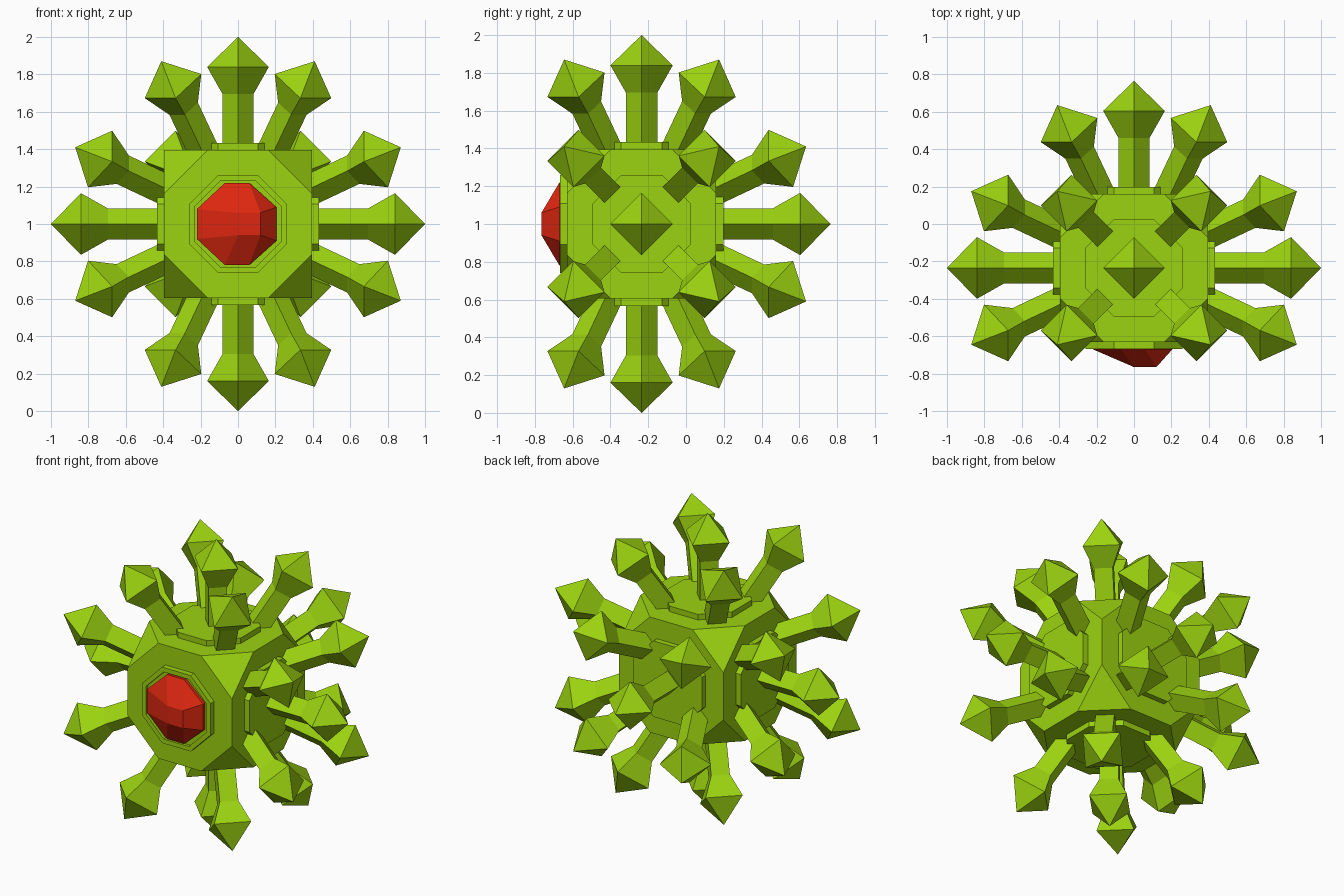
import bpy, bmesh
from math import pi
from mathutils import Vector, Matrix

if "Cube" in bpy.data.objects:
    bpy.data.objects.remove(bpy.data.objects["Cube"])

CENTRE = Vector((0, -0.235, 1.0))


def material(name, rgb):
    m = bpy.data.materials.new(name)
    m.diffuse_color = (*rgb, 1)
    m.use_nodes = True
    m.node_tree.nodes["Principled BSDF"].inputs["Base Color"].default_value = m.diffuse_color
    return m


GREEN = material("green", (0.33, 0.65, 0.005))
RED = material("red", (0.73, 0.02, 0.005))


def finish(bm, name, mat, rot=Matrix.Identity(4)):
    bmesh.ops.recalc_face_normals(bm, faces=bm.faces)
    me = bpy.data.meshes.new(name)
    bm.to_mesh(me)
    bm.free()
    me.materials.append(mat)
    ob = bpy.data.objects.new(name, me)
    ob.matrix_world = Matrix.Translation(CENTRE) @ rot
    bpy.context.collection.objects.link(ob)
    return ob


def hull(points):
    bm = bmesh.new()
    for p in points:
        bm.verts.new(p)
    bmesh.ops.convex_hull(bm, input=bm.verts)
    bmesh.ops.dissolve_limit(bm, angle_limit=0.01, verts=bm.verts, edges=bm.edges)
    return bm


def octagon(r, a, z):
    return [(sx * x, sy * y, z) for x, y in ((r, a), (a, r)) for sx in (1, -1) for sy in (1, -1)]


def spike(name, shift, rot):
    # four-sided shaft, flared neck and pointed head, lofted along z
    bm = bmesh.new()
    rings = []
    for r, z in ((0.083, 0.36), (0.083, 0.695 + shift), (0.165, 0.84 + shift)):
        rings.append([bm.verts.new(p) for p in ((r, 0, z), (0, r, z), (-r, 0, z), (0, -r, z))])
    tip = bm.verts.new((0, 0, 1 + shift))
    for i in range(4):
        j = (i + 1) % 4
        for lo, hi in zip(rings, rings[1:]):
            bm.faces.new((lo[i], lo[j], hi[j], hi[i]))
        bm.faces.new((rings[-1][i], rings[-1][j], tip))
    bm.faces.new(rings[0][::-1])
    finish(bm, name, GREEN, rot)


# body: truncated cube
H, A = 0.395, 0.162
signs = (1, -1)
pts = [(x * sx, y * sy, z * sz) for x, y, z in ((H, H, A), (H, A, H), (A, H, H))
       for sx in signs for sy in signs for sz in signs]
finish(hull(pts), "body", GREEN)

# rotations taking +z to each face of the body
faces = {
    "top": Matrix.Identity(4),
    "bottom": Matrix.Rotation(pi, 4, 'X'),
    "right": Matrix.Rotation(pi / 2, 4, 'Y'),
    "left": Matrix.Rotation(-pi / 2, 4, 'Y'),
    "back": Matrix.Rotation(-pi / 2, 4, 'X'),
    "front": Matrix.Rotation(pi / 2, 4, 'X'),
}
Z = Vector((0, 0, 1))
for side, rot in faces.items():
    # raised octagonal plate
    bm = hull(octagon(0.26, 0.108, 0.38) + octagon(0.26, 0.108, 0.433))
    if side == "front":
        # shallow socket for the eye
        bm.normal_update()
        cap = max(bm.faces, key=lambda f: f.calc_center_median().z)
        bmesh.ops.inset_region(bm, faces=[cap], thickness=0.033)
        low = bmesh.ops.extrude_discrete_faces(bm, faces=[cap])["faces"][0]
        bmesh.ops.translate(bm, vec=(0, 0, -0.02), verts=low.verts)
        finish(bm, "eye_socket", GREEN, rot)
        continue
    finish(bm, side + "_plate", GREEN, rot)

    # central spike and four tilted ones
    spike(side + "_centre_spike", 0, rot)
    for sx in signs:
        for sy in signs:
            d = Vector((0.41 * sx, 0.41 * sy, 0.87)).normalized()
            tilt = Z.rotation_difference(d).to_matrix().to_4x4()
            spike(side + "_tilted_spike", 0.046, rot @ tilt)

# eye: faceted dome with its flat pupil turned to the right
rim = [(x, y) for x, y in ((-0.07, 0.22), (0.06, 0.22), (0.205, 0.09), (-0.22, 0.08))]
pts = [(x, y * s, z) for x, y in rim for s in signs for z in (0.40, 0.435)]
pts += [(x, y * s, 0.53) for x in (0.0, 0.12) for y in (0.06,) for s in signs]
finish(hull(pts), "eye", RED, faces["front"])
